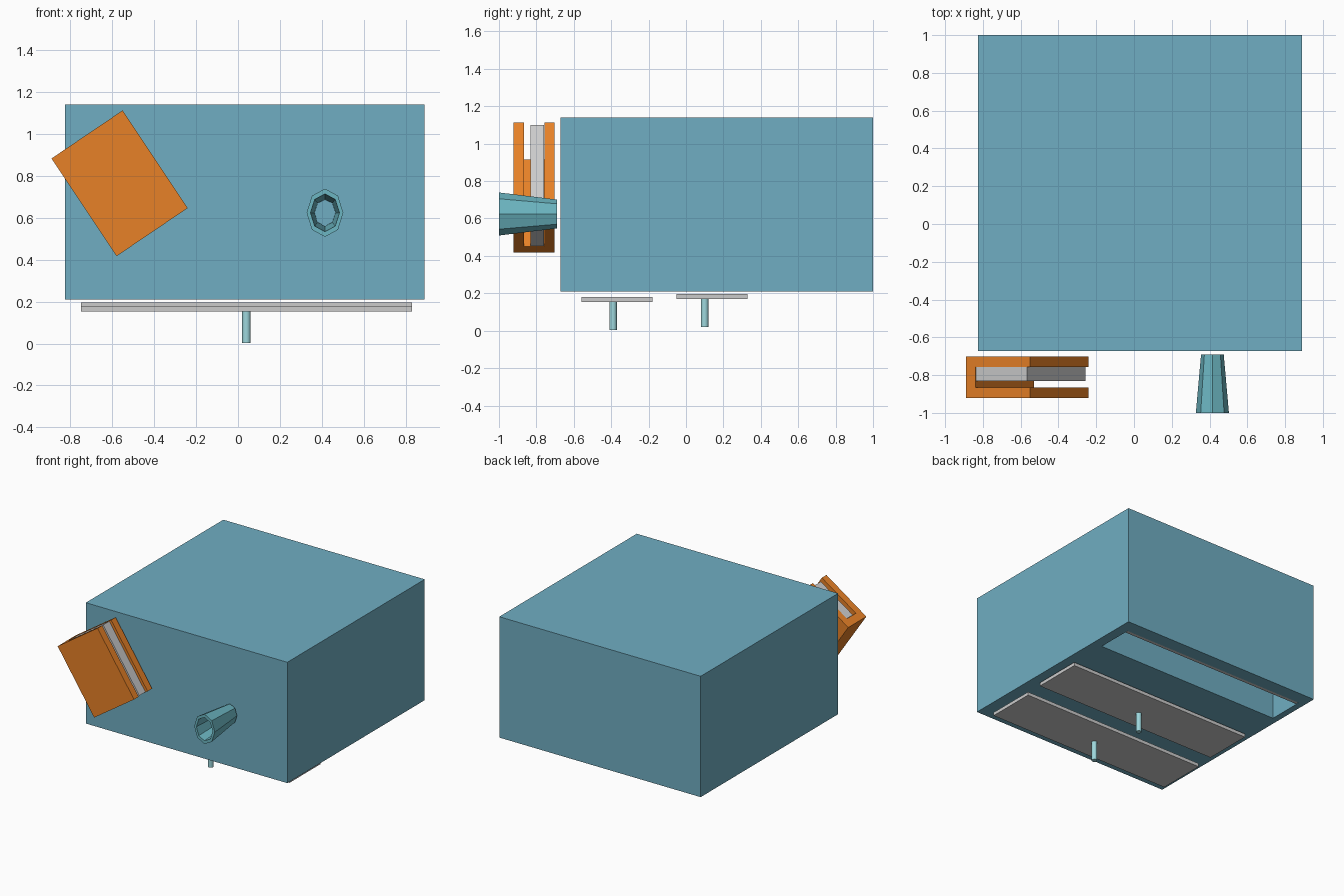
import bpy, math
from mathutils import Vector

if "Cube" in bpy.data.objects:
    bpy.data.objects.remove(bpy.data.objects["Cube"])


def material(name, color):
    m = bpy.data.materials.new(name)
    m.diffuse_color = (*color, 1)
    m.use_nodes = True
    m.node_tree.nodes["Principled BSDF"].inputs["Base Color"].default_value = m.diffuse_color
    return m


BLUE = material("body_blue", (0.16, 0.42, 0.54))
TEAL = material("spout_teal", (0.15, 0.47, 0.54))
PALE = material("peg_pale_blue", (0.34, 0.68, 0.72))
ORANGE = material("bracket_orange", (0.80, 0.22, 0.02))


def mesh_object(name, verts, faces, mat=None):
    me = bpy.data.meshes.new(name)
    me.from_pydata(verts, [], faces)
    ob = bpy.data.objects.new(name, me)
    bpy.context.collection.objects.link(ob)
    if mat:
        me.materials.append(mat)
    return ob


def prism(name, outline, y0, y1, mat=None):
    """Extrude an outline given in (x, z), counter-clockwise from the front."""
    n = len(outline)
    verts = [(x, y, z) for y in (y0, y1) for x, z in outline]
    faces = [tuple(range(n)), tuple(range(2 * n - 1, n - 1, -1))]
    faces += [(i, i + n, (i + 1) % n + n, (i + 1) % n) for i in range(n)]
    return mesh_object(name, verts, faces, mat)


def box(name, x0, x1, y0, y1, z0, z1, mat=None):
    return prism(name, [(x0, z0), (x1, z0), (x1, z1), (x0, z1)], y0, y1, mat)


def peg(name, start, end):
    a, b = Vector(start), Vector(end)
    bpy.ops.mesh.primitive_cylinder_add(vertices=16, radius=0.02, depth=(b - a).length,
                                        location=(a + b) / 2)
    ob = bpy.context.object
    ob.name = name
    ob.rotation_euler = (b - a).to_track_quat('Z', 'Y').to_euler()
    ob.data.materials.append(PALE)
    bpy.ops.object.shade_smooth_by_angle()


# Main body with the open chamber cut into its underside
body = box("body", -0.825, 0.89, -0.672, 1.0, 0.21, 1.14, BLUE)
cutter = box("chamber_cutter", -0.775, 0.81, 0.61, 0.895, 0.1, 0.65, BLUE)
cutter.hide_render = True
cutter.hide_set(True)
mod = body.modifiers.new("chamber", 'BOOLEAN')
mod.operation = 'DIFFERENCE'
mod.solver = 'EXACT'
mod.object = cutter

# Two closed flaps below the body, each with a peg
for name, y, z in (("front", -0.37, 0.153), ("middle", 0.14, 0.17)):
    box(name + "_flap", -0.75, 0.83, y - 0.19, y + 0.19, z, z + 0.026)
    peg(name + "_peg", (0.04, y - 0.02 - 0.02 * (name == "middle"), z - 0.15),
        (0.04, y - 0.02 - 0.02 * (name == "middle"), z))

# Open flap folded up against the chamber's back wall
box("back_flap", -0.77, 0.805, 0.867, 0.893, 0.212, 0.59)
peg("back_peg", (0.04, 0.72, 0.40), (0.04, 0.867, 0.40))

# Spout: eight-sided tapering oval tube, walls from four rings
SIDES = 8
rings = [(-0.69, 0.060, 0.077), (-1.0, 0.0875, 0.115),
         (-1.0, 0.069, 0.090), (-0.69, 0.050, 0.064)]
verts = [(0.415 + rx * math.cos(math.tau * i / SIDES), y,
          0.624 + rz * math.sin(math.tau * i / SIDES))
         for y, rx, rz in rings for i in range(SIDES)]
faces = []
for r in range(4):
    for i in range(SIDES):
        j, s = (i + 1) % SIDES, (r + 1) % 4
        faces.append((r * SIDES + i, s * SIDES + i, s * SIDES + j, r * SIDES + j))
mesh_object("spout", verts, faces, TEAL)


# Tilted bracket: a channel open on its upper right side, holding a slab
def tilted(u0, u1, v0, v1):
    """Rectangle in the bracket's own axes: u towards the open side, v down its length."""
    o, u, v = Vector((-0.89, 0.883)), Vector((0.828, 0.56)), Vector((0.555, -0.832))
    return [tuple(o + u * a + v * b)
            for a, b in ((u0, v0), (u0, v1), (u1, v1), (u1, v0))]


LENGTH, DEPTH = 0.56, 0.41
prism("bracket_front_wall", tilted(0, DEPTH, 0, LENGTH), -0.922, -0.866, ORANGE)
prism("bracket_back_wall", tilted(0, DEPTH, 0, LENGTH), -0.757, -0.702, ORANGE)
prism("bracket_base", tilted(0, 0.06, 0, LENGTH), -0.866, -0.757, ORANGE)
prism("bracket_slab", tilted(0.062, 0.39, 0.002, LENGTH - 0.002), -0.832, -0.758)
